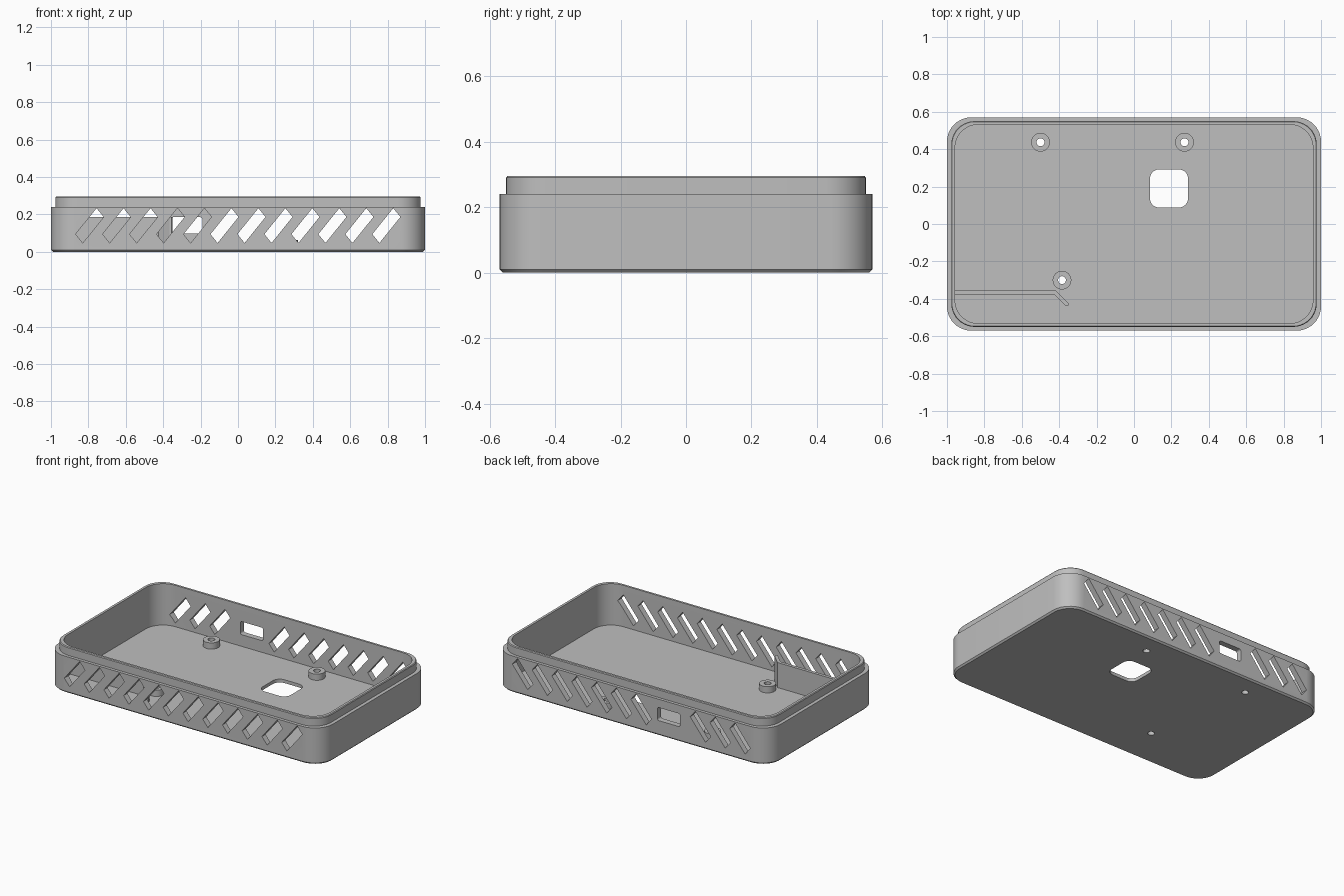
import bpy, bmesh, math
from mathutils import Matrix, Vector

cube = bpy.data.objects.get("Cube")
if cube:
    bpy.data.objects.remove(cube, do_unlink=True)

grey = bpy.data.materials.new("Plain grey plastic")
grey.use_nodes = True
grey.diffuse_color = (0.52, 0.52, 0.52, 1)
grey.node_tree.nodes["Principled BSDF"].inputs["Base Color"].default_value = (0.52, 0.52, 0.52, 1)


def rounded_rect(hx, hy, r, cx=0, cy=0, steps=10):
    """Outline of a rectangle with round corners, anticlockwise."""
    pts = []
    for k, (sx, sy) in enumerate([(1, 1), (-1, 1), (-1, -1), (1, -1)]):
        for i in range(steps + 1):
            a = math.pi / 2 * (k + i / steps)
            pts.append((cx + sx * (hx - r) + r * math.cos(a),
                        cy + sy * (hy - r) + r * math.sin(a)))
    return pts


def circle(r, cx, cy, n=32):
    return [(cx + r * math.cos(2 * math.pi * i / n),
             cy + r * math.sin(2 * math.pi * i / n)) for i in range(n)]


def loft(bm, sections, closed=False, matrix=Matrix()):
    """Skin a list of (outline, height); cap the ends or join them in a loop."""
    rings = [[bm.verts.new(matrix @ Vector((x, y, z))) for x, y in pts] for pts, z in sections]
    n = len(rings[0])
    pairs = list(zip(rings, rings[1:]))
    if closed:
        pairs.append((rings[-1], rings[0]))
    else:
        bm.faces.new(rings[0][::-1])
        bm.faces.new(rings[-1])
    for a, b in pairs:
        for i in range(n):
            j = (i + 1) % n
            bm.faces.new((a[i], a[j], b[j], b[i]))


def finish(name, bm):
    bmesh.ops.recalc_face_normals(bm, faces=bm.faces)
    mesh = bpy.data.meshes.new(name)
    bm.to_mesh(mesh)
    bm.free()
    mesh.materials.append(grey)
    obj = bpy.data.objects.new(name, mesh)
    bpy.context.collection.objects.link(obj)
    return obj


def smooth(obj):
    bpy.ops.object.select_all(action='DESELECT')
    obj.select_set(True)
    bpy.context.view_layer.objects.active = obj
    bpy.ops.object.shade_smooth_by_angle(angle=math.radians(30))


FLOOR = 0.022
BOSSES = [(-0.5, 0.437), (0.27, 0.437), (-0.385, -0.3)]

# Tray: outer wall, stepped lip, hollow inside
bm = bmesh.new()
outer = rounded_rect(1, 0.57, 0.13)
lip = rounded_rect(0.977, 0.55, 0.125)
inner = rounded_rect(0.957, 0.532, 0.125)
loft(bm, [(rounded_rect(0.99, 0.56, 0.12), 0), (outer, 0.01), (outer, 0.24), (lip, 0.24),
          (lip, 0.29), (rounded_rect(0.973, 0.546, 0.121), 0.295), (inner, 0.295), (inner, FLOOR)])
tray = finish("tray", bm)

# Cutters: slanted vents on both long sides, back port, floor opening, screw holes
bm = bmesh.new()
upright = Matrix.Rotation(math.pi / 2, 4, 'X')     # outline y becomes z, depth becomes -y
for i in range(12):
    cx, cz = (i - 5.5) * 0.1442, 0.14
    slot = [(cx + x, cz + z) for x, z in
            [(-0.075, -0.046), (-0.037, -0.093), (0.075, 0.046), (0.037, 0.093)]]
    loft(bm, [(slot, 0.5), (slot, 0.65)], matrix=upright)
    if i not in (3, 4):
        loft(bm, [(slot, -0.65), (slot, -0.5)], matrix=upright)
port = rounded_rect(0.083, 0.043, 0.012, -0.273, 0.142, 5)
loft(bm, [(port, -0.65), (port, -0.5)], matrix=upright)
opening = rounded_rect(0.102, 0.102, 0.05, 0.187, 0.19)
loft(bm, [(opening, -0.1), (opening, 0.1)])
for x, y in BOSSES:
    loft(bm, [(circle(0.021, x, y), -0.1), (circle(0.021, x, y), 0.1)])
cutter = finish("cutter", bm)
cutter.hide_render = True

bpy.context.view_layer.objects.active = tray
cut = tray.modifiers.new("openings", 'BOOLEAN')
cut.operation = 'DIFFERENCE'
cut.solver = 'EXACT'
cut.object = cutter
bpy.ops.object.modifier_apply(modifier=cut.name)
bpy.data.objects.remove(cutter, do_unlink=True)
smooth(tray)

# Screw bosses
for k, (x, y) in enumerate(BOSSES):
    bm = bmesh.new()
    big, small = circle(0.05, x, y), circle(0.021, x, y)
    loft(bm, [(big, FLOOR - 0.005), (big, 0.063), (small, 0.063), (small, FLOOR - 0.005)], closed=True)
    smooth(finish(f"screw_boss_{k + 1}", bm))

# Divider with a bent end
bm = bmesh.new()
path = [(-0.965, -0.377), (-0.425, -0.377), (-0.365, -0.437), (-0.355, -0.44),
        (-0.349, -0.432), (-0.352, -0.422), (-0.417, -0.356), (-0.965, -0.356)]
loft(bm, [(path, FLOOR - 0.005), (path, 0.187)])
finish("divider", bm)
